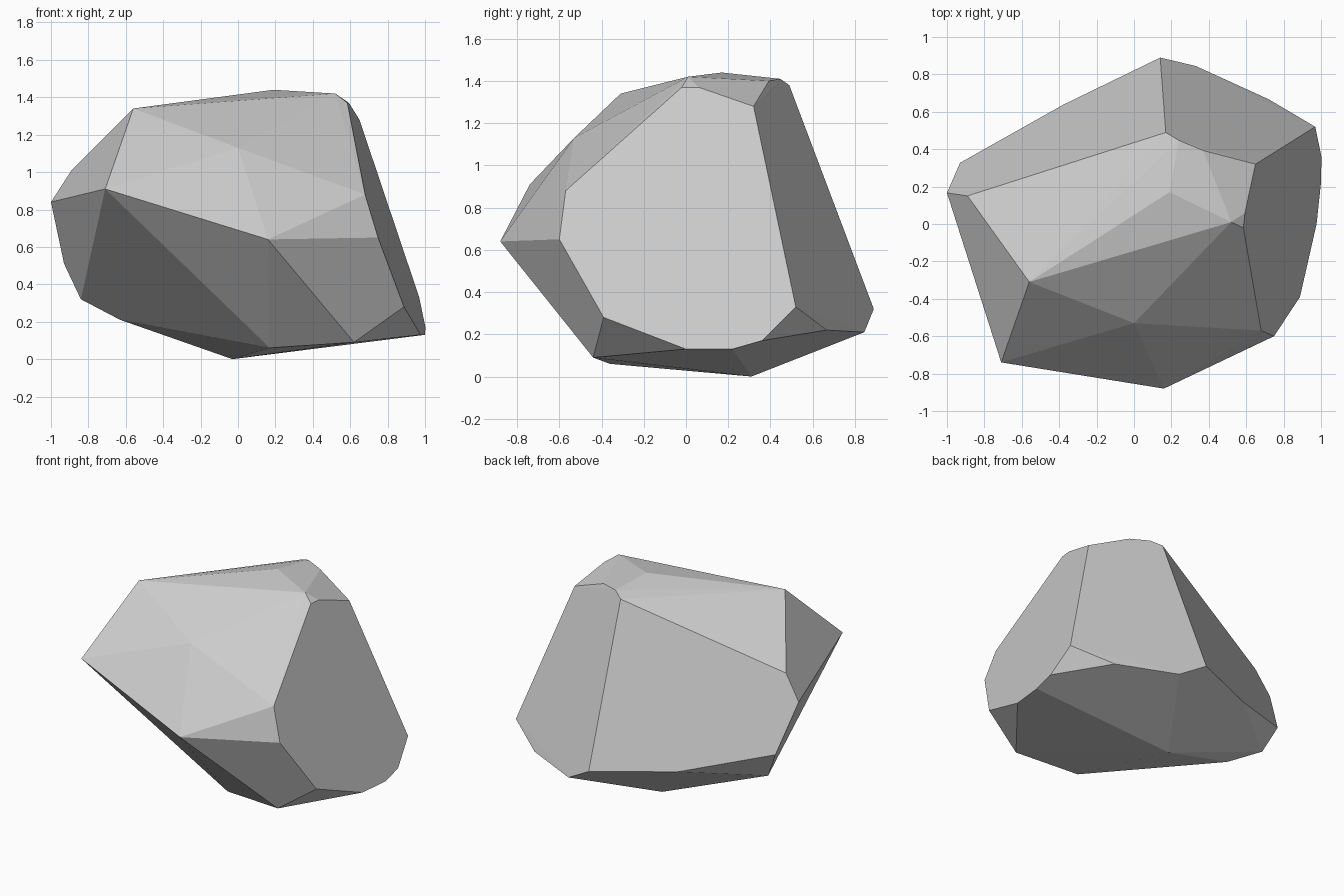
import bpy
import bmesh
import math

default_cube = bpy.data.objects.get("Cube")
if default_cube:
    bpy.data.objects.remove(default_cube, do_unlink=True)


# Three large cleaved planes: each outline is given in two axes, the third follows
def on_side(y, z):
    return (1.017 + 0.107 * y - 0.314 * z, y, z)


def on_back(x, z):
    return (x, 1.069 - 0.447 * x - 0.365 * z, z)


def on_back_corner(x, z):
    return (x, 0.951 + 0.457 * x - 0.39 * z, z)


side_outline = [(-.02, 1.37), (.06, 1.37), (.32, 1.28), (.52, .33), (.36, .17),
                (.22, .13), (0, .13), (-.39, .28), (-.6, .65), (-.57, .88)]
back_outline = [(.17, 1.38), (.24, 1.41), (.37, 1.4), (.72, .22), (.33, .21), (.14, .32)]
corner_outline = [(-.89, 1.01), (-1, .84), (-.93, .51), (-.38, .36)]

# Free corners of the crown, the front and the underside
crown = [(-.56, -.31, 1.34), (.19, .17, 1.44), (.52, .01, 1.42)]
front = [(-.71, -.74, .91), (.16, -.88, .64), (0, -.53, 1.13)]
underside = [(.62, -.44, .09), (.17, -.36, .06), (-.03, .31, 0),
             (-.63, .18, .21), (-.84, .28, .32)]

corners = crown + front + underside
corners += [on_side(*p) for p in side_outline]
corners += [on_back(*p) for p in back_outline]
corners += [on_back_corner(*p) for p in corner_outline]

# Wrap the corners in a convex shell and merge the flat facets
bm = bmesh.new()
for corner in corners:
    bm.verts.new(corner)
bmesh.ops.convex_hull(bm, input=bm.verts[:])
loose = [v for v in bm.verts if not v.link_faces]
bmesh.ops.delete(bm, geom=loose, context='VERTS')
bmesh.ops.dissolve_limit(bm, angle_limit=math.radians(2), verts=bm.verts[:], edges=bm.edges[:])
bmesh.ops.recalc_face_normals(bm, faces=bm.faces[:])

mesh = bpy.data.meshes.new("boulder")
bm.to_mesh(mesh)
bm.free()
boulder = bpy.data.objects.new("boulder", mesh)
bpy.context.collection.objects.link(boulder)

# Plain grey stone
stone = bpy.data.materials.new("stone_grey")
stone.use_nodes = True
colour = (0.6, 0.6, 0.6, 1.0)
stone.diffuse_color = colour
bsdf = stone.node_tree.nodes["Principled BSDF"]
bsdf.inputs["Base Color"].default_value = colour
bsdf.inputs["Roughness"].default_value = 0.9
mesh.materials.append(stone)
